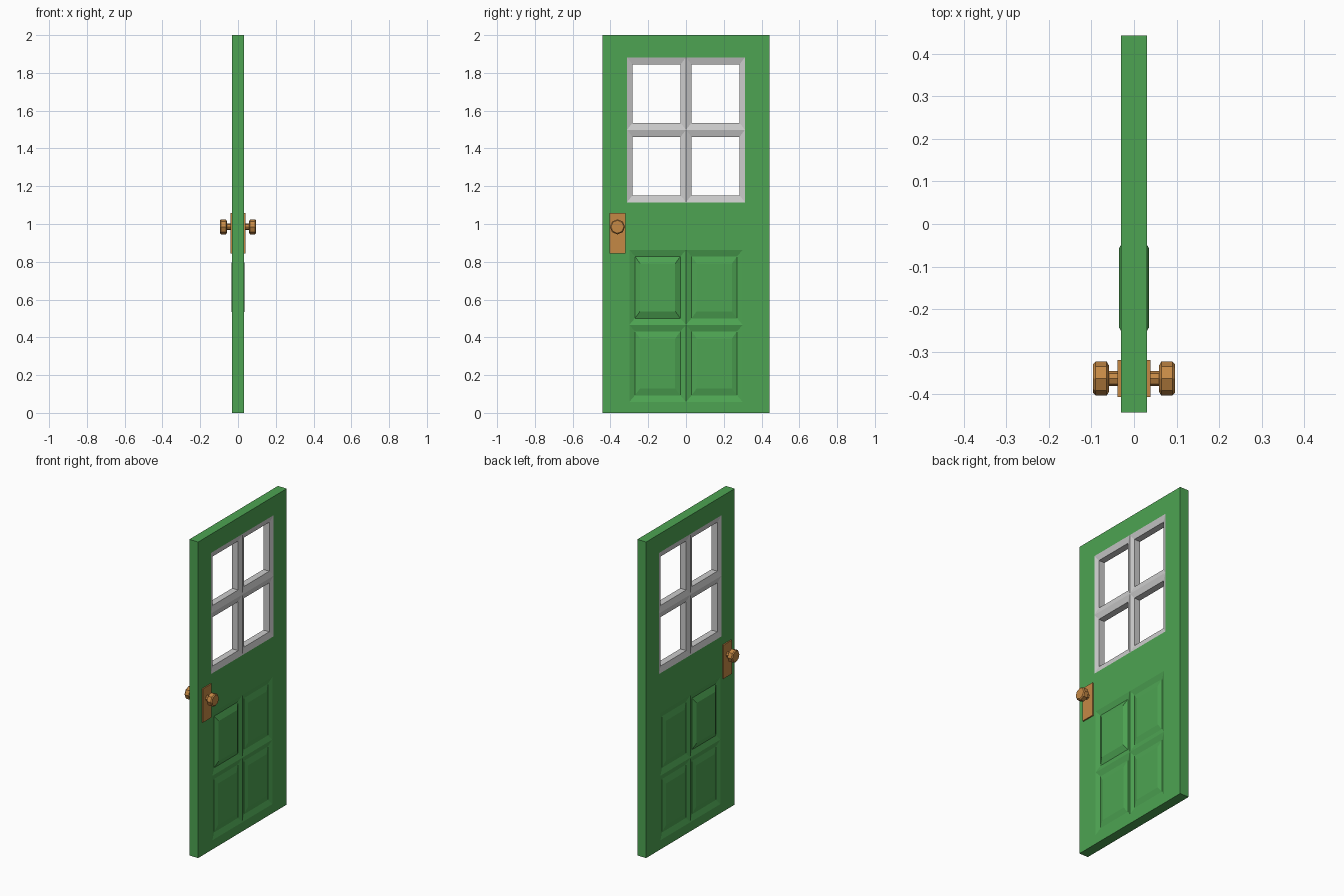
import bpy, bmesh, math

if "Cube" in bpy.data.objects:
    bpy.data.objects.remove(bpy.data.objects["Cube"])

T = 0.031              # half thickness of the door
W = 0.443              # half width


def rect(x, y0, y1, z0, z1):
    return [(x, y0, z0), (x, y1, z0), (x, y1, z1), (x, y0, z1)]


def inset(x, box, dy, dz):
    y0, y1, z0, z1 = box
    return rect(x, y0 + dy, y1 - dy, z0 + dz, z1 - dz)


def ring(x, r, y=-0.363, z=0.985, n=8):
    return [(x, y + r * math.cos(i * math.tau / n), z + r * math.sin(i * math.tau / n))
            for i in range(n)]


def loft(bm, loops, cap=False):
    """Skin a series of loops; optionally close the last one."""
    rows = [[bm.verts.new(p) for p in loop] for loop in loops]
    for a, b in zip(rows, rows[1:]):
        n = len(a)
        for i in range(n):
            j = (i + 1) % n
            bm.faces.new((a[i], a[j], b[j], b[i]))
    if cap:
        bm.faces.new(rows[-1])


def finish(bm, name, mat=None):
    """Make the object and mirror it to the other face of the door."""
    bmesh.ops.remove_doubles(bm, verts=bm.verts, dist=1e-5)
    me = bpy.data.meshes.new(name)
    bm.to_mesh(me)
    bm.free()
    ob = bpy.data.objects.new(name, me)
    bpy.context.collection.objects.link(ob)
    if mat:
        me.materials.append(mat)
    ob.modifiers.new("Mirror", 'MIRROR').use_axis[0] = True
    return ob


def material(name, color):
    m = bpy.data.materials.new(name)
    m.diffuse_color = color
    m.use_nodes = True
    m.node_tree.nodes["Principled BSDF"].inputs["Base Color"].default_value = m.diffuse_color
    return m


green = material("green_paint", (0.075, 0.37, 0.085, 1))
brass = material("brass", (0.56, 0.25, 0.06, 1))

# Door slab: edges, then a flat surround for the panels and for the window
panels = (-0.3, 0.3, 0.058, 0.863)
window = (-0.312, 0.312, 1.115, 1.882)
bm = bmesh.new()
loft(bm, [rect(0, -W, W, 0, 2), rect(T, -W, W, 0, 2)])
loft(bm, [rect(T, -W, W, 0, 1), rect(T, *panels)])
loft(bm, [rect(T, -W, W, 1, 2), rect(T, *window)])

# Four raised panels; the upper one on the handle side stands proud
for y0, y1 in ((-0.3, 0), (0, 0.3)):
    for z0, z1 in ((0.058, 0.466), (0.466, 0.863)):
        box = (y0, y1, z0, z1)
        proud = y0 < 0 and z0 > 0.4
        loft(bm, [rect(T, *box),
                  inset(T - 0.011, box, 0.03, 0.035),
                  inset(T + 0.004 if proud else T - 0.002, box, 0.057, 0.072)], cap=True)
finish(bm, "door_slab", green)

# Window frame: each opening slopes in from a ridge, then goes straight through
bm = bmesh.new()
for y0, y1 in ((-0.312, 0), (0, 0.312)):
    for z0, z1 in ((1.115, 1.4985), (1.4985, 1.882)):
        box = (y0, y1, z0, z1)
        loft(bm, [rect(T, *box),
                  inset(T - 0.01, box, 0.0285, 0.037),
                  inset(0, box, 0.0285, 0.037)])
finish(bm, "window_frame")

# Handle plate
bm = bmesh.new()
plate = (-0.406, -0.319, 0.845, 1.058)
loft(bm, [rect(T - 0.005, *plate), rect(0.039, *plate)], cap=True)
finish(bm, "handle_plate", brass)

# Door knob
bm = bmesh.new()
profile = [(0.036, 0.0175), (0.059, 0.0175), (0.059, 0.031), (0.064, 0.04),
           (0.09, 0.04), (0.096, 0.034)]
loft(bm, [ring(x, r) for x, r in profile], cap=True)
finish(bm, "door_knob", brass)
